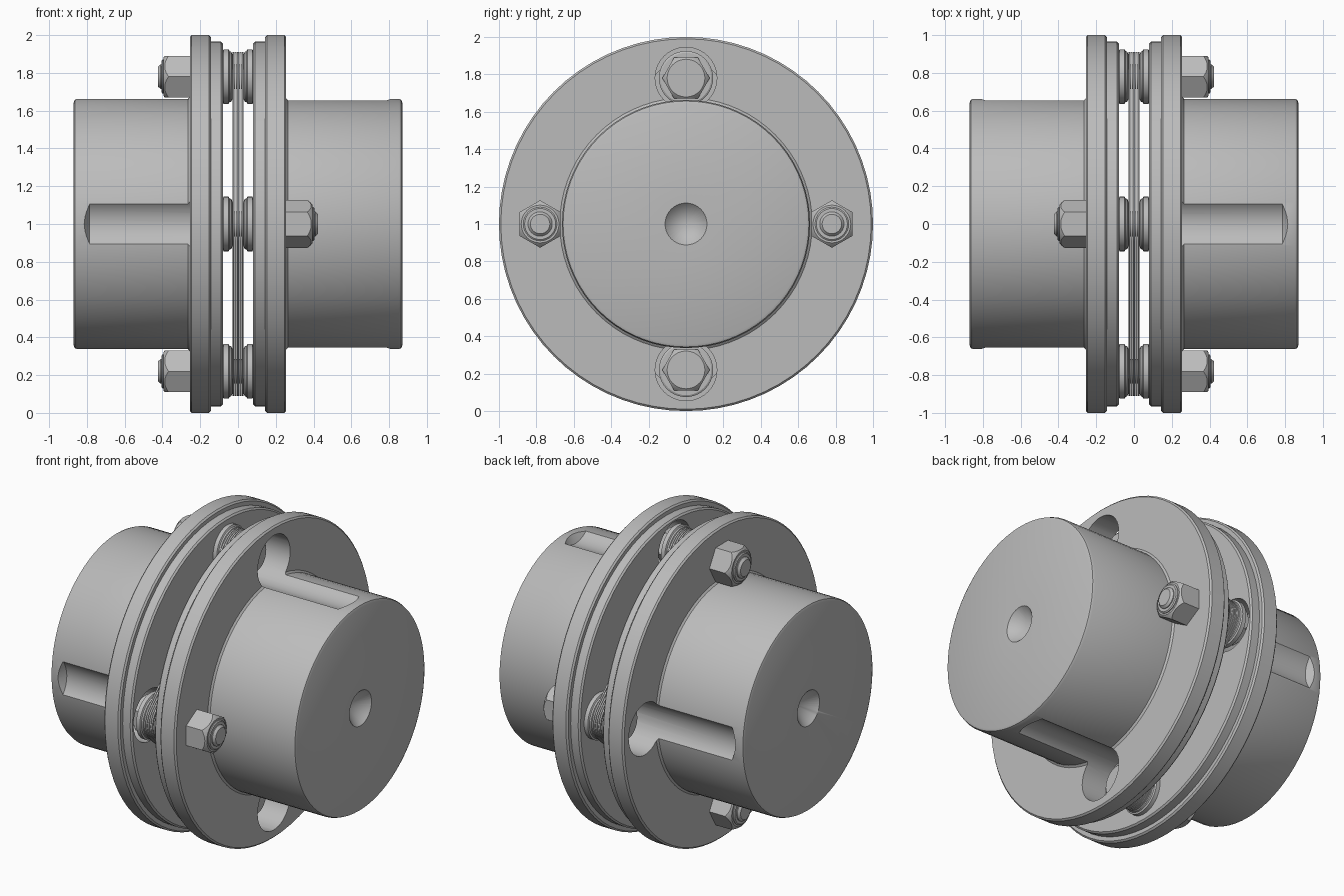
import bpy, bmesh
from math import pi, cos, sin
from mathutils import Matrix, Vector

old = bpy.data.objects.get("Cube")
if old:
    bpy.data.objects.remove(old)

steel = bpy.data.materials.new("grey_steel")
steel.use_nodes = True
grey = (0.5, 0.5, 0.5, 1)
steel.diffuse_color = grey
steel.node_tree.nodes["Principled BSDF"].inputs["Base Color"].default_value = grey

AXIS_Z = 1.0      # height of the shaft axis
BOLT_R = 0.78     # bolt circle radius
parts = []


def add(name, bm, matrix=Matrix()):
    bmesh.ops.remove_doubles(bm, verts=bm.verts, dist=1e-5)
    bmesh.ops.recalc_face_normals(bm, faces=bm.faces)
    bm.transform(matrix)
    mesh = bpy.data.meshes.new(name)
    bm.to_mesh(mesh)
    bm.free()
    mesh.materials.append(steel)
    ob = bpy.data.objects.new(name, mesh)
    ob.location.z = AXIS_Z
    bpy.context.collection.objects.link(ob)
    parts.append(ob)
    return ob


def lathe(profile, sides):
    """Solid of revolution about x from (x, radius) points."""
    bm = bmesh.new()
    pts = [(profile[0][0], 0)] + profile + [(profile[-1][0], 0)]
    verts = [bm.verts.new((x, 0, r)) for x, r in pts]
    edges = [bm.edges.new(p) for p in zip(verts, verts[1:])]
    bmesh.ops.spin(bm, geom=verts + edges, cent=(0, 0, 0), axis=(1, 0, 0),
                   angle=2 * pi, steps=sides)
    bmesh.ops.remove_doubles(bm, verts=bm.verts, dist=1e-5)
    bmesh.ops.dissolve_degenerate(bm, edges=bm.edges, dist=1e-5)
    return bm


def boolean(ob, cutter, operation):
    """Apply a boolean and discard the cutter."""
    mod = ob.modifiers.new("cut", 'BOOLEAN')
    mod.operation, mod.solver, mod.object = operation, 'EXACT', cutter
    bpy.context.view_layer.update()
    graph = bpy.context.evaluated_depsgraph_get()
    mesh = bpy.data.meshes.new_from_object(ob.evaluated_get(graph))
    ob.modifiers.clear()
    ob.data = mesh
    parts.remove(cutter)
    bpy.data.objects.remove(cutter)


def hexagon(name, x0, x1, matrix):
    """Hex prism with flats facing the shaft and its outer corners chamfered."""
    r = 0.127
    bm = lathe([(x0, r), (x1, r)], 6)
    bm.transform(Matrix.Rotation(pi / 6, 4, 'X'))
    ob = add(name, bm, matrix)
    tip = 0.03 if x1 > x0 else -0.03
    cone = lathe([(x0 - tip, r + 0.01), (x1 - tip, r + 0.002),
                  (x1 - tip / 3, r - 0.014), (x1 + tip / 9, r - 0.03)], 32)
    boolean(ob, add("chamfer_cutter", cone, matrix), 'INTERSECT')


# Flanged hub, with counterbored channels at two bolts and a centre hole
def hub(name, turn):
    ob = add(name, lathe([(0.08, 0.955), (0.09, 0.965), (0.143, 0.965), (0.143, 0.99),
                          (0.153, 1.0), (0.245, 1.0), (0.255, 0.99), (0.255, 0.675),
                          (0.265, 0.663), (0.85, 0.663), (0.864, 0.657),
                          (0.87, 0.643)], 72), turn)
    for side in (-1, 1):
        drill = lathe([(0, 0.165), (0.785, 0.165), (0.885, 0)], 40)
        drill.transform(Matrix.Translation((0, 0, side * BOLT_R)))
        boolean(ob, add("drill_cutter", drill, turn), 'DIFFERENCE')
    centre = lathe([(0.75, 0), (0.87, 0.112), (0.9, 0.14)], 40)
    boolean(ob, add("centre_cutter", centre, turn), 'DIFFERENCE')


# Bolt with recessed head on one side and nut on the other, plus spacer washers
def bolt(name, turn):
    hexagon(name + "_head", 0.075, 0.13, turn)
    hexagon(name + "_nut", -0.255, -0.395, turn)
    add(name + "_nut_collar", lathe([(-0.38, 0.09), (-0.4, 0.09), (-0.405, 0.083)], 32), turn)
    add(name + "_shank", lathe([(0.08, 0.065), (-0.41, 0.065), (-0.424, 0.052)], 32), turn)
    for s, side in ((1, "head"), (-1, "nut")):
        add(f"{name}_{side}_washer",
            lathe([(s * 0.028, 0.115), (s * 0.036, 0.132), (s * 0.045, 0.135),
                   (s * 0.05, 0.145), (s * 0.076, 0.145), (s * 0.082, 0.135)], 40), turn)


for label, base in (("left", Matrix()),
                    ("right", Matrix.Rotation(pi / 2, 4, 'X') @ Matrix.Rotation(pi, 4, 'Z'))):
    hub(label + "_hub", base)
    for n, side in enumerate((-1, 1)):
        bolt(f"{label}_bolt_{n + 1}", base @ Matrix.Translation((0, 0, side * BOLT_R)))


# Stack of thin square spring plates linking the bolts
def spring_plate(name, x, thick):
    bm = bmesh.new()
    outer, inner = [], []
    for corner in range(4):
        mid = corner * pi / 2
        for step in range(-6, 7):
            a = mid + step * pi / 24
            for ring, centre, r in ((outer, BOLT_R, 0.13), (inner, 0.5, 0.08)):
                ring.append(bm.verts.new((x - thick / 2, centre * cos(mid) + r * cos(a),
                                          centre * sin(mid) + r * sin(a))))
    count = len(outer)
    faces = [bm.faces.new((outer[i], outer[(i + 1) % count],
                           inner[(i + 1) % count], inner[i])) for i in range(count)]
    new = bmesh.ops.extrude_face_region(bm, geom=faces, use_keep_orig=True)["geom"]
    bmesh.ops.translate(bm, verts=[v for v in new if isinstance(v, bmesh.types.BMVert)],
                        vec=Vector((thick, 0, 0)))
    add(name, bm)


for i in range(5):
    spring_plate(f"spring_plate_{i + 1}", (i - 2) * 0.0125, 0.0095)

# Smooth shading with crisp machined edges
bpy.ops.object.select_all(action='DESELECT')
for ob in parts:
    ob.select_set(True)
bpy.context.view_layer.objects.active = parts[0]
bpy.ops.object.shade_smooth_by_angle(angle=pi / 6)
